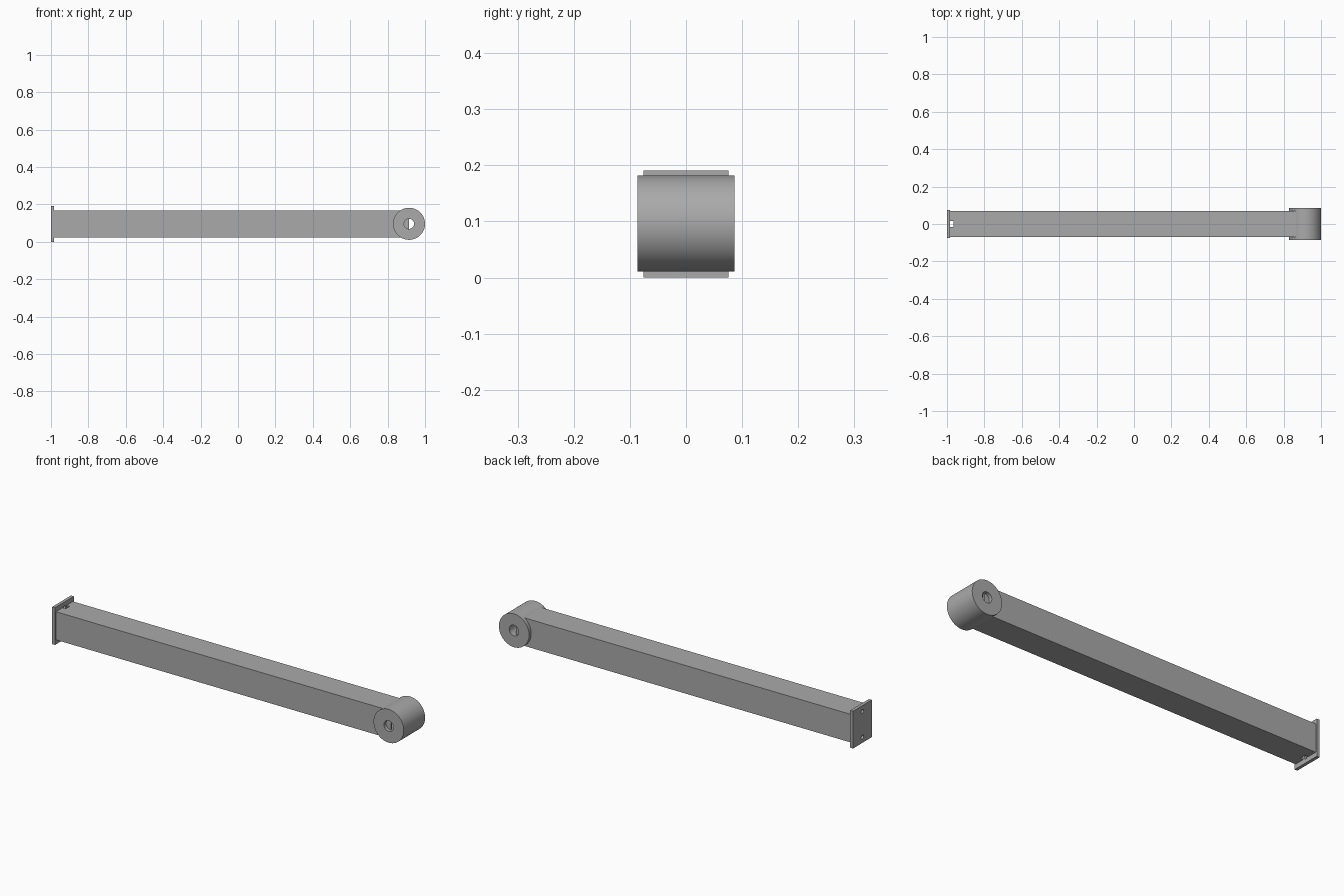
import bpy
import math

if "Cube" in bpy.data.objects:
    bpy.data.objects.remove(bpy.data.objects["Cube"])

# Main dimensions
MID_Z = 0.0955
PLATE_X = -0.984
PIVOT_X = 0.9145
BOLT_Z = 0.066

steel = bpy.data.materials.new("grey_steel")
steel.use_nodes = True
colour = (0.4, 0.4, 0.4, 1)
steel.diffuse_color = colour
steel.node_tree.nodes["Principled BSDF"].inputs["Base Color"].default_value = colour


def finish(name):
    ob = bpy.context.object
    ob.name = ob.data.name = name
    bpy.ops.object.transform_apply(location=True, rotation=True, scale=True)
    ob.data.materials.append(steel)
    return ob


def box(name, x0, x1, half_y, half_z):
    bpy.ops.mesh.primitive_cube_add(size=2, location=((x0 + x1) / 2, 0, MID_Z))
    bpy.context.object.scale = ((x1 - x0) / 2, half_y, half_z)
    return finish(name)


def cylinder(name, axis, radius, length, x, z, sides=64):
    turn = (math.pi / 2, 0, 0) if axis == "Y" else (0, math.pi / 2, 0)
    bpy.ops.mesh.primitive_cylinder_add(vertices=sides, radius=radius, depth=length,
                                        location=(x, 0, z), rotation=turn)
    return finish(name)


def cut(target, cutters):
    """Subtract each cutter, then remove it."""
    bpy.context.view_layer.objects.active = target
    for cutter in cutters:
        cutter.hide_render = True
        mod = target.modifiers.new("cut", "BOOLEAN")
        mod.operation = "DIFFERENCE"
        mod.solver = "EXACT"
        mod.object = cutter
        bpy.ops.object.modifier_apply(modifier=mod.name)
        bpy.data.objects.remove(cutter)


def smooth(ob):
    bpy.ops.object.select_all(action="DESELECT")
    ob.select_set(True)
    bpy.context.view_layer.objects.active = ob
    bpy.ops.object.shade_smooth_by_angle(angle=math.radians(30))


# Hollow square beam with bolt head clearances beside the plate
beam = box("beam", PLATE_X, PIVOT_X, 0.069, 0.072)
bore = box("beam_bore", PLATE_X - 0.1, PIVOT_X + 0.1, 0.06, 0.063)
heads = [cylinder("head_clearance", "X", 0.018, 0.036, PLATE_X, MID_Z + s * BOLT_Z, 32)
         for s in (-1, 1)]
cut(beam, [bore] + heads)

# End plate with two bolt holes
plate = box("end_plate", -1, PLATE_X, 0.076, 0.0955)
cut(plate, [cylinder("bolt_hole", "X", 0.01, 0.1, -1, MID_Z + s * BOLT_Z, 32)
            for s in (-1, 1)])

# Pivot barrel with a pin hole across the beam
barrel = cylinder("pivot_barrel", "Y", 0.0855, 0.173, PIVOT_X, MID_Z + 0.001, 96)
cut(barrel, [cylinder("pin_hole", "Y", 0.027, 0.4, PIVOT_X, MID_Z + 0.001, 48)])

for part in (beam, plate, barrel):
    smooth(part)
